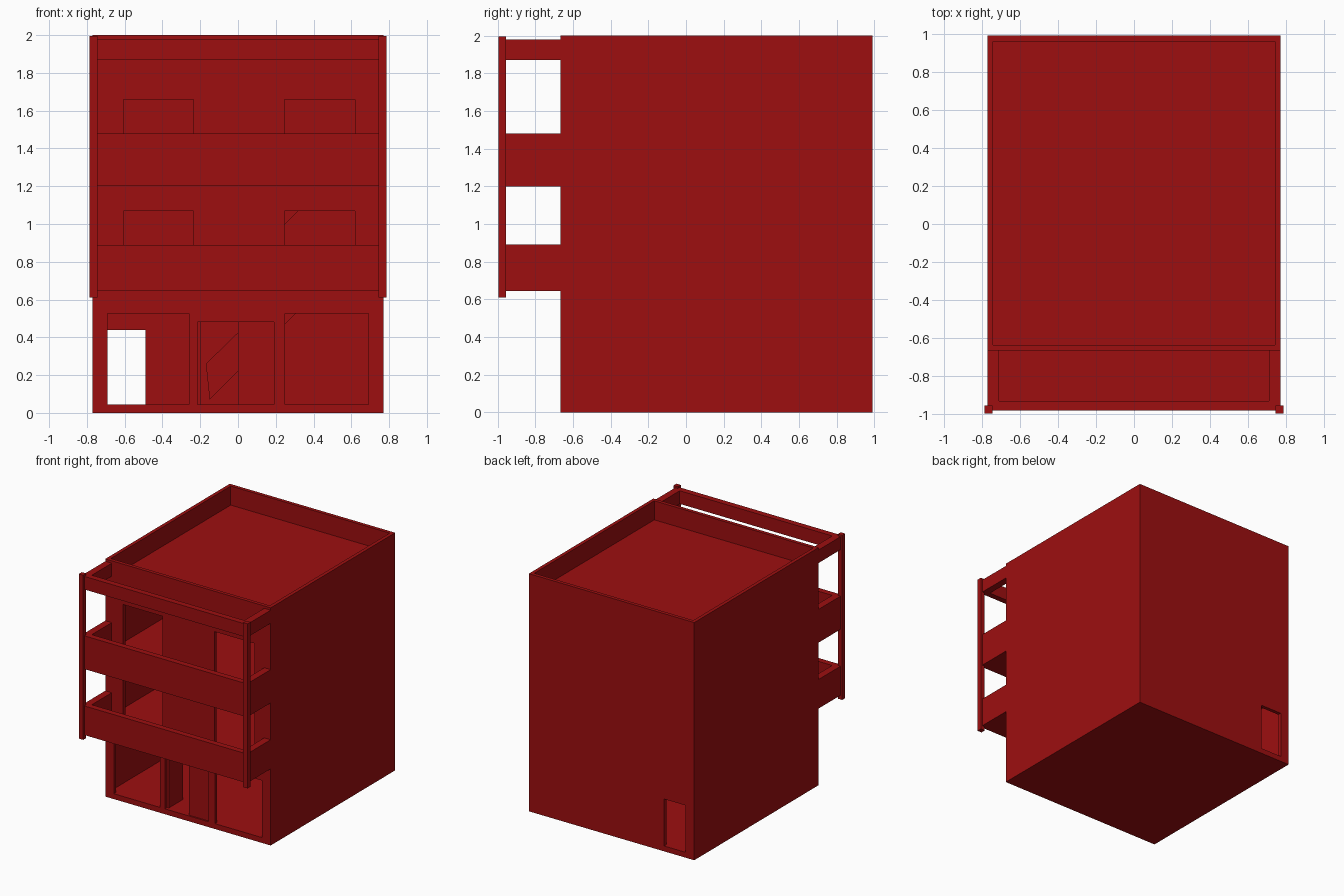
import bpy
import bmesh
from mathutils import Vector

cube = bpy.data.objects.get("Cube")
if cube:
    bpy.data.objects.remove(cube, do_unlink=True)

red = bpy.data.materials.new("deep red")
red.use_nodes = True
colour = (0.34, 0.0045, 0.005, 1)
red.diffuse_color = colour
red.node_tree.nodes["Principled BSDF"].inputs["Base Color"].default_value = colour


def finish(name, bm):
    bmesh.ops.recalc_face_normals(bm, faces=bm.faces)
    mesh = bpy.data.meshes.new(name)
    bm.to_mesh(mesh)
    bm.free()
    mesh.materials.append(red)
    obj = bpy.data.objects.new(name, mesh)
    bpy.context.collection.objects.link(obj)


def box(name, x, y, z):
    """Box from three (low, high) ranges."""
    bm = bmesh.new()
    bmesh.ops.create_cube(bm, size=1)
    for v in bm.verts:
        v.co = Vector([(r[0] + r[1]) / 2 + c * (r[1] - r[0])
                       for r, c in zip((x, y, z), v.co)])
    finish(name, bm)


def prism(name, profile, y):
    """Profile in x and z, extruded along y."""
    bm = bmesh.new()
    face = bm.faces.new([bm.verts.new((px, y[0], pz)) for px, pz in profile])
    new = bmesh.ops.extrude_face_region(bm, geom=[face])["geom"]
    moved = [g for g in new if isinstance(g, bmesh.types.BMVert)]
    bmesh.ops.translate(bm, verts=moved, vec=(0, y[1] - y[0], 0))
    finish(name, bm)


def wall(name, x, y, z, openings):
    """Wall facing y with rectangular openings (x0, x1, z0, z1)."""
    xs = sorted({*x, *(v for o in openings for v in o[:2])})
    zs = sorted({*z, *(v for o in openings for v in o[2:])})
    bm = bmesh.new()
    for a, b in zip(xs, xs[1:]):
        for c, d in zip(zs, zs[1:]):
            mx, mz = (a + b) / 2, (c + d) / 2
            if any(o[0] < mx < o[1] and o[2] < mz < o[3] for o in openings):
                continue
            bm.faces.new([bm.verts.new((px, y[0], pz))
                          for px, pz in ((a, c), (b, c), (b, d), (a, d))])
    bmesh.ops.remove_doubles(bm, verts=bm.verts, dist=0.0001)
    new = bmesh.ops.extrude_face_region(bm, geom=bm.faces[:])["geom"]
    moved = [g for g in new if isinstance(g, bmesh.types.BMVert)]
    bmesh.ops.translate(bm, verts=moved, vec=(0, y[1] - y[0], 0))
    bmesh.ops.dissolve_limit(bm, angle_limit=0.01, verts=bm.verts, edges=bm.edges)
    finish(name, bm)


W, FRONT, BACK, H, T = 0.77, -0.665, 0.99, 2.0, 0.03
GROUND = 0.045
storeys = (0.645, 1.2)

# Outer walls
front_openings = [(-0.69, -0.26, GROUND, 0.525),
                  (-0.215, 0.19, GROUND, 0.48),
                  (0.25, 0.69, GROUND, 0.525)]
for base, top in zip(storeys, (1.07, 1.66)):
    for x0, x1 in ((-0.605, -0.235), (0.245, 0.62)):
        front_openings.append((x0, x1, base + 0.03, top))
wall("front_wall", (-W, W), (FRONT, FRONT + T), (0, H), front_openings)
wall("back_wall", (-W, W), (BACK - T, BACK), (0, H), [(-0.69, -0.49, GROUND, 0.44)])
for side, s in (("left", 1), ("right", -1)):
    box(side + "_wall", sorted((s * W, s * (W - T))), (FRONT + T, BACK - T), (0, H))

# Floors and sunken roof
inside_x, inside_y = (-W + T, W - T), (FRONT + T, BACK - T)
box("ground_floor", inside_x, inside_y, (0, GROUND))
for i, base in enumerate(storeys):
    box(f"floor_{i + 1}", inside_x, inside_y, (base - 0.015, base + 0.03))
box("roof", inside_x, inside_y, (1.79, 1.84))

# Entrance: one leaf closed, one swung inward
box("closed_door", (0, 0.19), (FRONT + 0.012, FRONT + 0.028), (GROUND, 0.48))
box("open_door", (-0.215, -0.199), (FRONT + T, FRONT + 0.22), (GROUND, 0.48))

# Sloping stair flights against the back wall
for i, (dx, dz) in enumerate(((0, 0), (0.03, 0.56))):
    flight = ((-0.15, 0.07), (0.4, 0.62), (0.2, 0.62), (-0.17, 0.26))
    prism(f"stair_flight_{i + 1}", [(x + dx, z + dz) for x, z in flight],
          (0.6, BACK - T))

# Balconies and the open frame above them
RAIL, OUT = 0.06, -0.98


def parapet(name, side_t, front_t, z):
    box(name + "_front", (-W, W), (OUT, OUT + front_t), z)
    for side, s in (("left", 1), ("right", -1)):
        box(f"{name}_{side}", sorted((s * W, s * (W - side_t))),
            (OUT + front_t, FRONT), z)


for i, (base, top) in enumerate(zip(storeys, (0.89, 1.48))):
    box(f"balcony_{i + 1}_floor", (-W + RAIL, W - RAIL), (OUT + 0.05, FRONT),
        (base, base + 0.03))
    parapet(f"balcony_{i + 1}_rail", RAIL, 0.05, (base, top))
parapet("top_frame", RAIL, 0.05, (1.87, 1.98))

# Corner posts
for side, s in (("left", 1), ("right", -1)):
    box(side + "_post", sorted((s * 0.745, s * 0.785)), (-0.995, -0.955), (0.61, 1.995))
